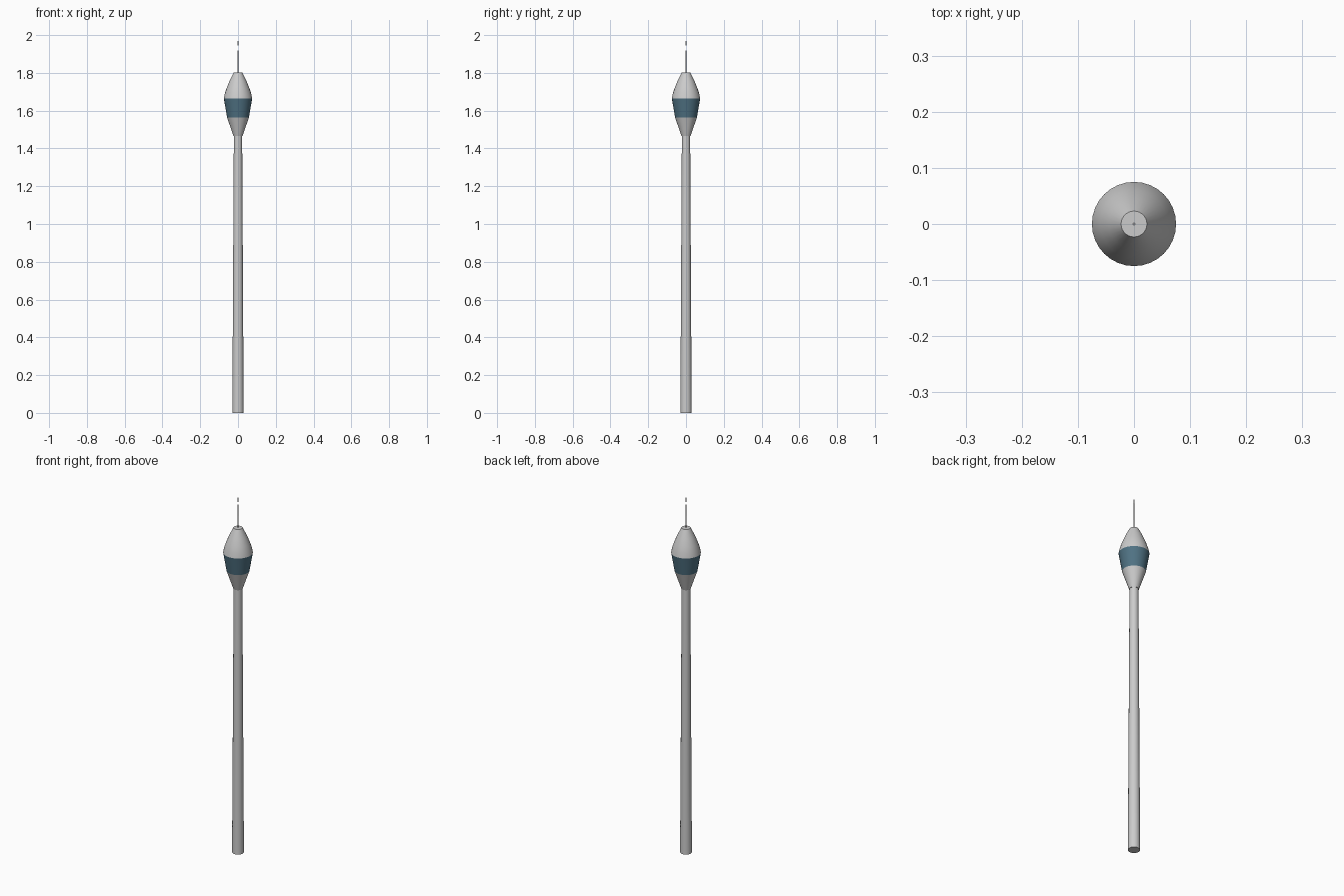
import bpy, bmesh
from math import cos, sin, pi, radians

if "Cube" in bpy.data.objects:
    bpy.data.objects.remove(bpy.data.objects["Cube"])


def lathe(name, profile, sides=32, color=None, cap_bottom=True, cap_top=True):
    """Revolve (radius, height) points around z."""
    bm = bmesh.new()
    rings = [[bm.verts.new((r * cos(2 * pi * i / sides), r * sin(2 * pi * i / sides), z))
              for i in range(sides)] for r, z in profile]
    for a, b in zip(rings, rings[1:]):
        for i in range(sides):
            j = (i + 1) % sides
            bm.faces.new((a[i], a[j], b[j], b[i]))
    if cap_bottom:
        bm.faces.new(rings[0][::-1])
    if cap_top:
        bm.faces.new(rings[-1])
    mesh = bpy.data.meshes.new(name)
    bm.to_mesh(mesh)
    bm.free()
    obj = bpy.data.objects.new(name, mesh)
    bpy.context.collection.objects.link(obj)
    if color:
        mat = bpy.data.materials.new(name + "_paint")
        mat.diffuse_color = color
        mat.use_nodes = True
        mat.node_tree.nodes["Principled BSDF"].inputs["Base Color"].default_value = mat.diffuse_color
        mesh.materials.append(mat)
    bpy.ops.object.select_all(action='DESELECT')
    obj.select_set(True)
    bpy.context.view_layer.objects.active = obj
    bpy.ops.object.shade_smooth_by_angle(angle=radians(30))
    return obj


# Tapered pole
lathe("pole", [(0.030, 0), (0.022, 1.465)], 24)

# Lantern head: lower cone, tinted glass band, domed cap
lathe("lamp_base", [(0.024, 1.465), (0.058, 1.565)], cap_top=False)
lathe("lamp_glass", [(0.058, 1.565), (0.075, 1.665)],
      color=(0.08, 0.17, 0.23, 1), cap_bottom=False, cap_top=False)
lathe("lamp_cap", [(0.075, 1.665), (0.070, 1.69), (0.060, 1.72), (0.045, 1.757),
                   (0.023, 1.802)], cap_bottom=False)

# Hair-thin finial spike with a small collar near the tip
lathe("finial_spike", [(0.0018, 1.80), (0.0010, 2.0)], 8)
lathe("finial_collar", [(0.0025, 1.945), (0.0025, 1.968)], 8)
